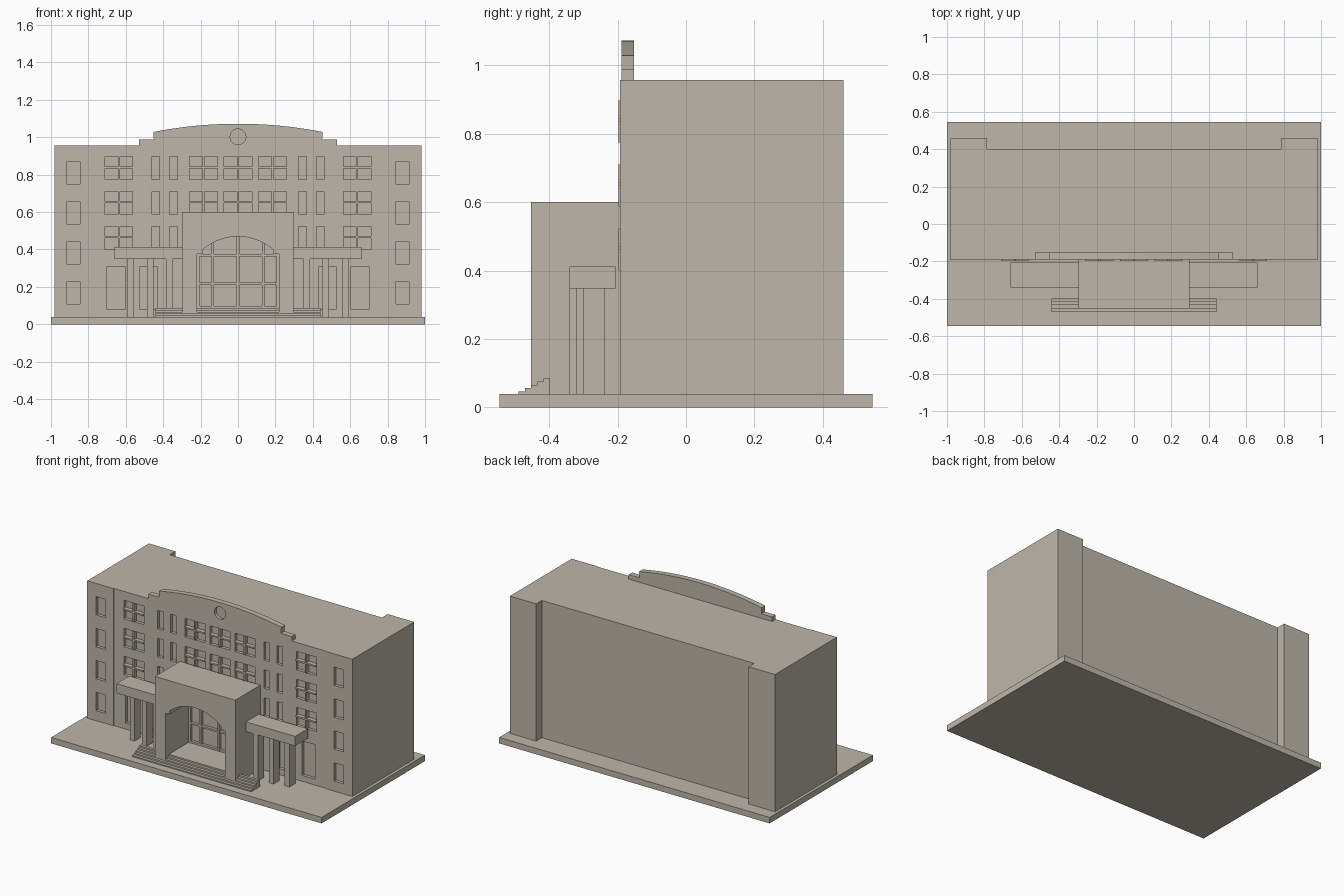
import bpy, bmesh, math

if "Cube" in bpy.data.objects:
    bpy.data.objects.remove(bpy.data.objects["Cube"])

stone = bpy.data.materials.new("warm_stone")
stone.diffuse_color = (0.515, 0.468, 0.402, 1)
stone.use_nodes = True
stone.node_tree.nodes["Principled BSDF"].inputs["Base Color"].default_value = stone.diffuse_color


def finish(name, bm):
    bmesh.ops.recalc_face_normals(bm, faces=bm.faces)
    me = bpy.data.meshes.new(name)
    bm.to_mesh(me)
    bm.free()
    ob = bpy.data.objects.new(name, me)
    bpy.context.collection.objects.link(ob)
    me.materials.append(stone)
    return ob


def boxes(name, specs):
    """One object from boxes given as (x0, x1, y0, y1, z0, z1)."""
    bm = bmesh.new()
    for x0, x1, y0, y1, z0, z1 in specs:
        vs = bmesh.ops.create_cube(bm, size=1)["verts"]
        for v in vs:
            v.co = (x1 if v.co.x > 0 else x0,
                    y1 if v.co.y > 0 else y0,
                    z1 if v.co.z > 0 else z0)
    return finish(name, bm)


def prism(name, pts, a, b, place):
    """Extrude a 2D outline from a to b; place(u, v, t) gives the position."""
    bm = bmesh.new()
    lo = [bm.verts.new(place(u, v, a)) for u, v in pts]
    hi = [bm.verts.new(place(u, v, b)) for u, v in pts]
    bm.faces.new(lo)
    bm.faces.new(hi)
    for i in range(len(pts)):
        j = (i + 1) % len(pts)
        bm.faces.new((lo[i], lo[j], hi[j], hi[i]))
    return finish(name, bm)


def along_y(u, v, t): return (u, t, v)
def along_z(u, v, t): return (u, v, t)
def along_x(u, v, t): return (t, u, v)


def arc(half, z_spring, z_top, n):
    """Shallow arc points from +half to -half."""
    s = z_top - z_spring
    r = (half * half + s * s) / (2 * s)
    a = math.asin(half / r)
    return [(r * math.sin(a - 2 * a * i / n),
             z_top - r + r * math.cos(a - 2 * a * i / n)) for i in range(n + 1)]


def cut(ob, cutter):
    cutter.hide_render = True
    mod = ob.modifiers.new("openings", "BOOLEAN")
    mod.operation, mod.solver, mod.object = "DIFFERENCE", "EXACT", cutter
    bpy.context.view_layer.objects.active = ob
    bpy.ops.object.modifier_apply(modifier=mod.name)
    bpy.data.objects.remove(cutter)


GROUND, ROOF = 0.04, 0.957
WING, WALL = -0.193, -0.189      # front planes of wings and middle
DEPTH = 0.02                     # window recess

# Base slab
boxes("base_slab", [(-1, 1, -0.545, 0.545, 0, GROUND)])

# Main block with projecting wings, mirrored outline
half = [(0.785, WALL), (0.785, WING), (0.98, WING), (0.98, 0.46), (0.785, 0.46), (0.785, 0.40)]
block = prism("main_block", half + [(-x, y) for x, y in reversed(half)], GROUND, ROOF, along_z)

# Window openings and cross bars
holes, bars = [], []
for s in (-1, 1):
    def opening(x0, x1, z0, z1, front):
        xs = sorted((s * x0, s * x1))
        holes.append((xs[0], xs[1], front - 0.05, front + DEPTH, z0, z1))
    for i in range(4):
        opening(0.845, 0.915, 0.107 + 0.2133 * i, 0.229 + 0.2133 * i, WING)
    for x0, x1 in ((0.605, 0.70), (0.43, 0.525)):
        opening(x0, x1, 0.08, 0.31, WALL)
    for row in range(3):
        for x0 in (0.323, 0.419):
            opening(x0, x0 + 0.042, 0.40 + 0.187 * row, 0.523 + 0.187 * row, WALL)
for row in range(3):
    z = 0.40 + 0.187 * row
    for cx in (-0.637, -0.184, 0, 0.184, 0.637):
        if row == 0 and abs(cx) < 0.3:
            continue             # inside the porch
        for a, b in ((-0.074, -0.005), (0.005, 0.074)):
            for c, d in ((0, 0.06), (0.07, 0.123)):
                holes.append((cx + a, cx + b, WALL - 0.05, WALL + DEPTH, z + c, z + d))
        y0, y1 = WALL - 0.008, WALL + 0.002
        bars.append((cx - 0.005, cx + 0.005, y0, y1, z, z + 0.123))
        for a, b in ((-0.074, -0.005), (0.005, 0.074)):
            bars.append((cx + a, cx + b, y0, y1, z + 0.06, z + 0.07))
cut(block, boxes("window_cutter", holes))
boxes("window_cross_bars", bars)

# Stepped, arched parapet with a round recess
steps = [(-0.45, 0.987), (-0.53, 0.987), (-0.53, ROOF), (0.53, ROOF), (0.53, 0.987), (0.45, 0.987)]
parapet = prism("parapet", arc(0.453, 1.028, 1.072, 20) + steps, WALL, -0.152, along_y)
ring = [(0.042 * math.cos(t * math.pi / 16), 1.002 + 0.042 * math.sin(t * math.pi / 16))
        for t in range(32)]
cut(parapet, prism("round_cutter", ring, WALL - 0.05, WALL + DEPTH, along_y))

# Entrance porch with arched opening
arch = [(0.22, GROUND), (0.22, 0.375), (0.19, 0.375)] + arc(0.19, 0.397, 0.469, 16) \
    + [(-0.19, 0.375), (-0.22, 0.375), (-0.22, GROUND)]
outer = [(-0.297, GROUND), (-0.297, 0.60), (0.297, 0.60), (0.297, GROUND)]
prism("porch", arch + outer, -0.453, WALL, along_y)
boxes("porch_floor", [(-0.22, 0.22, -0.40, WALL, GROUND, 0.086)])

# Entrance window frame
f0, f1 = WALL - 0.02, WALL
frame = [(x - 0.007, x + 0.007, f0, f1, 0.086, top)
         for x, top in ((-0.213, 0.375), (-0.135, 0.44), (0, 0.47), (0.135, 0.44), (0.213, 0.375))]
frame += [(-0.22, 0.22, f0 + 0.002, f1, z, z + 0.012) for z in (0.086, 0.21, 0.363)]
boxes("entrance_frame", frame)

# Front steps
ys = (-0.49, -0.471, -0.453, -0.434, -0.416)
zs = (0.047, 0.057, 0.066, 0.076, 0.086)
profile = [(-0.397, GROUND), (-0.49, GROUND)]
for i in range(5):
    profile += [(ys[i], zs[i]), (ys[i + 1] if i < 4 else -0.397, zs[i])]
prism("front_steps", profile, -0.44, 0.44, along_x)

# Side canopies on staggered columns
for s, side in ((-1, "left"), (1, "right")):
    def span(a, b): return tuple(sorted((s * a, s * b)))
    boxes(side + "_canopy", [span(0.297, 0.66) + (-0.34, -0.206, 0.348, 0.412)])
    boxes(side + "_columns", [span(x, x + 0.035) + (y, y + 0.063, GROUND, 0.348)
                              for x, y in ((0.555, -0.30), (0.452, -0.32), (0.35, -0.34))])
